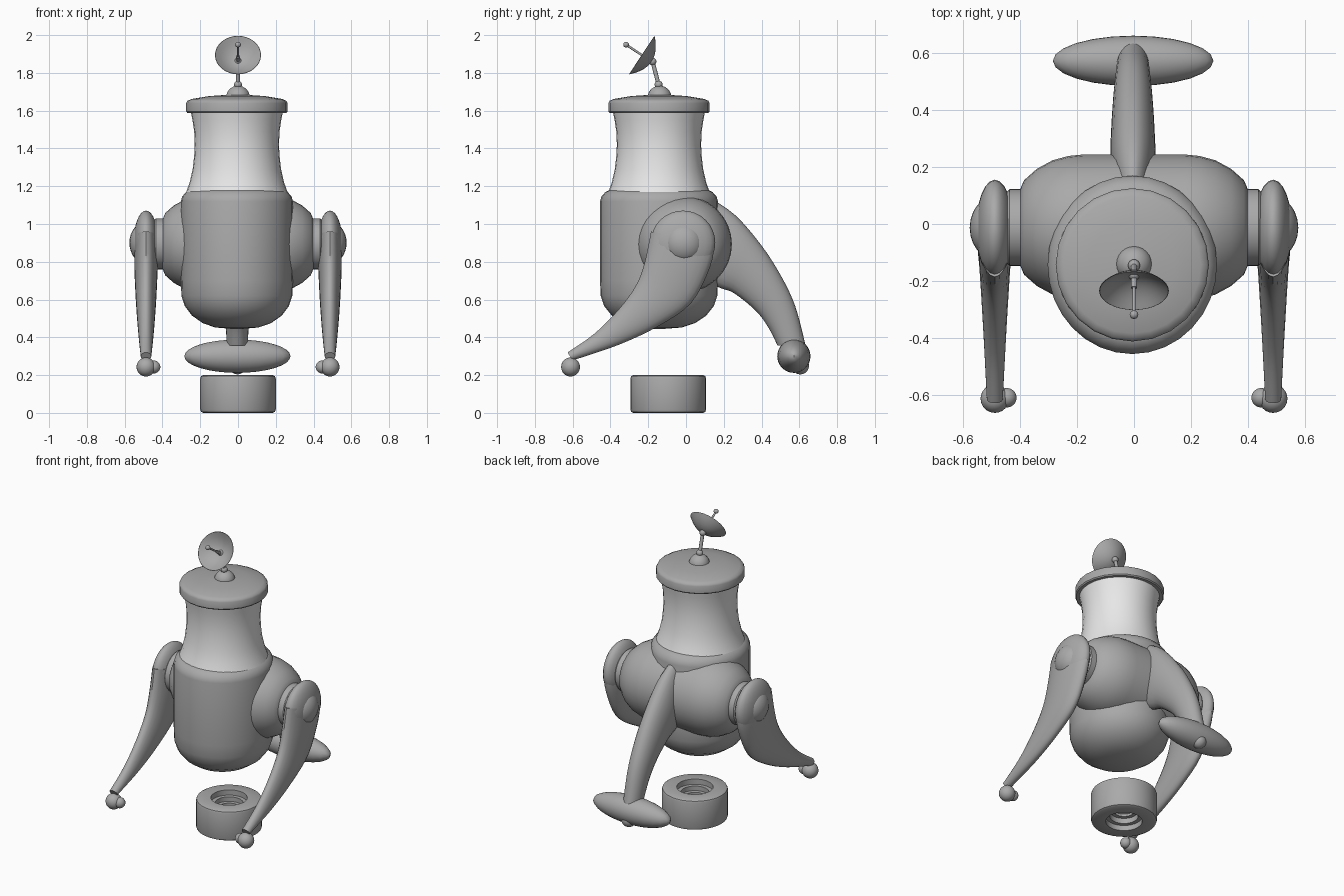
import bpy, bmesh, math
from mathutils import Vector, Matrix

cube = bpy.data.objects.get("Cube")
if cube:
    bpy.data.objects.remove(cube)


def material(name, value):
    m = bpy.data.materials.new(name)
    m.use_nodes = True
    m.diffuse_color = (value, value, value, 1)
    m.node_tree.nodes["Principled BSDF"].inputs["Base Color"].default_value = m.diffuse_color
    return m


GREY = material("mid grey", 0.4)
LIGHT = material("light grey", 0.8)


def finish(bm, name, mat, angle=40):
    bmesh.ops.recalc_face_normals(bm, faces=bm.faces)
    me = bpy.data.meshes.new(name)
    bm.to_mesh(me)
    bm.free()
    ob = bpy.data.objects.new(name, me)
    bpy.context.collection.objects.link(ob)
    me.materials.append(mat)
    bpy.ops.object.select_all(action='DESELECT')
    ob.select_set(True)
    bpy.context.view_layer.objects.active = ob
    bpy.ops.object.shade_smooth_by_angle(angle=math.radians(angle))
    return ob


def skin(bm, rings, closed=False):
    """Bridge consecutive rings of vertices."""
    n = len(rings[0])
    pairs = list(zip(rings, rings[1:])) + ([(rings[-1], rings[0])] if closed else [])
    for a, b in pairs:
        for i in range(n):
            j = (i + 1) % n
            bm.faces.new((a[i], a[j], b[j], b[i]))
    if not closed:
        bm.faces.new(rings[0])
        bm.faces.new(rings[-1])


def lathe(name, profile, centre, axis=(0, 0, 1), mat=GREY, sides=32, squash=1.0, closed=False):
    """Spin (radius, height) points about an axis through centre."""
    bm = bmesh.new()
    rot = Vector((0, 0, 1)).rotation_difference(Vector(axis)).to_matrix()
    rings = []
    for r, h in profile:
        ring = []
        for i in range(sides):
            a = math.tau * i / sides
            p = Vector((r * math.cos(a) * squash, r * math.sin(a), h))
            ring.append(bm.verts.new(rot @ p + Vector(centre)))
        rings.append(ring)
    skin(bm, rings, closed)
    return finish(bm, name, mat)


def ball(name, centre, radii, mat=GREY):
    bm = bmesh.new()
    if not isinstance(radii, tuple):
        radii = (radii,) * 3
    bmesh.ops.create_uvsphere(bm, u_segments=24, v_segments=16, radius=1,
                              matrix=Matrix.Translation(centre) @ Matrix.Diagonal((*radii, 1)))
    return finish(bm, name, mat)


def rod(name, a, b, r):
    a, b = Vector(a), Vector(b)
    return lathe(name, [(r, 0), (r, (b - a).length)], a, (b - a).normalized(), sides=12)


def smooth_path(rows, steps=4):
    """Catmull-Rom interpolation of rows of numbers."""
    out = []
    pts = [rows[0]] + rows + [rows[-1]]
    for k in range(1, len(pts) - 2):
        for s in range(steps):
            t = s / steps
            out.append([0.5 * (2 * b + (c - a) * t + (2 * a - 5 * b + 4 * c - d) * t * t
                               + (3 * b - a - 3 * c + d) * t ** 3)
                        for a, b, c, d in zip(*pts[k - 1:k + 3])])
    return out + [rows[-1]]


def limb(name, x, rows):
    """Loft ovals; each row is front y, z, back y, z and half width."""
    bm = bmesh.new()
    rings = []
    for y1, z1, y2, z2, w in smooth_path(rows):
        c = Vector((x, (y1 + y2) / 2, (z1 + z2) / 2))
        h = Vector((0, (y2 - y1) / 2, (z2 - z1) / 2))
        angles = [math.tau * i / 24 for i in range(24)]
        rings.append([bm.verts.new(c + h * math.cos(a) + Vector((w * math.sin(a), 0, 0)))
                      for a in angles])
    skin(bm, rings)
    return finish(bm, name, GREY)


BODY = (-0.006, -0.143, 0)

# Main body, neck and lid
lathe("body", [(.03, .445), (.12, .452), (.19, .475), (.25, .515), (.29, .565), (.309, .62),
               (.312, .7), (.312, 1.12), (.305, 1.145), (.285, 1.168), (.262, 1.18)],
      BODY, squash=.95)
lathe("neck", [(.268, 1.17), (.25, 1.22), (.234, 1.29), (.226, 1.36), (.223, 1.42),
               (.226, 1.49), (.235, 1.55), (.245, 1.6)], BODY, mat=LIGHT)
lathe("lid", [(.235, 1.588), (.262, 1.588), (.268, 1.595), (.268, 1.64), (.262, 1.652),
              (.24, 1.662), (.15, 1.677), (.02, 1.686)], BODY, sides=24)

# Dish antenna
ball("antenna_base", (0, -.14, 1.67), (.063, .063, .062))
ball("lower_joint", (0, -.145, 1.738), .021)
rod("antenna_mast", (0, -.145, 1.738), (0, -.177, 1.86), .011)
ball("upper_joint", (0, -.177, 1.86), .02)
AIM = Vector((0, -.835, .552)).normalized()
HUB = Vector((0, -.182, 1.86))
outer = [(.122 * k / 8, .062 * (k / 8) ** 2) for k in range(1, 9)]
inner = [(r, h + .004) for r, h in reversed(outer)]
inner[0] = (.12, .063)
lathe("dish", outer + inner, HUB, AIM, closed=False)
rod("feed_rod", HUB, HUB + AIM * .16, .006)
rod("feed_collar", HUB, HUB + AIM * .05, .01)
ball("feed_tip", HUB + AIM * .162, .015)

# Hip barrel running side to side
half = [(.125, .402), (.165, .385), (.205, .34), (.235, .285), (.25, .23), (.255, .18)]
lathe("hip_barrel", [(r, -h) for r, h in half] + [(r, h) for r, h in reversed(half)],
      (0, -.012, .893), (1, 0, 0))

# Front legs, mirrored
LEG = [[-.185, .96, .151, .902, .06], [-.218, .80, .13, .78, .062],
       [-.262, .68, .03, .585, .056], [-.352, .553, -.14, .463, .048],
       [-.484, .42, -.352, .362, .038], [-.627, .32, -.60, .278, .028]]
for side, s in (("left", 1), ("right", -1)):
    x = .487 * s
    lathe(side + "_hip_disc", [(.125, .38), (.135, .39), (.135, .435), (.125, .445)],
          (0, -.012, .895), (s, 0, 0))
    ball(side + "_leg_head", (x, -.016, .9), (.066, .171, .171))
    ball(side + "_hip_cap", (x, -.013, .9), (.088, .11, .11))
    limb(side + "_front_leg", x, LEG)
    ball(side + "_foot", (x, -.611, .243), .05)
    ball(side + "_foot_knob", (.445 * s, -.608, .243), .034)

# Rear leg and its wide foot
limb("rear_leg", -.004, [[.07, .706, .10, 1.155, .06], [.188, .659, .257, 1.05, .078],
                         [.257, .632, .4, .886, .076], [.373, .537, .505, .722, .069],
                         [.442, .442, .579, .563, .062], [.484, .357, .632, .362, .056]])
ball("rear_foot", (-.003, .571, .3), (.281, .088, .088))
ball("rear_foot_tip", (-.003, .605, .25), .046)

# Separate ring below the body with stepped recesses on both ends
lathe("thruster_ring", [(.11, 0), (.185, 0), (.196, .006), (.2, .018), (.2, .182),
                        (.196, .194), (.185, .2), (.11, .2), (.11, .165), (.085, .165),
                        (.085, .135), (.06, .135), (.06, .11), (.06, .07), (.085, .07),
                        (.085, .035), (.11, .035)], (0, -.094, 0), closed=True)
lathe("thruster_core", [(.062, .085), (.062, .105), (.03, .12)], (0, -.094, 0), mat=LIGHT)
